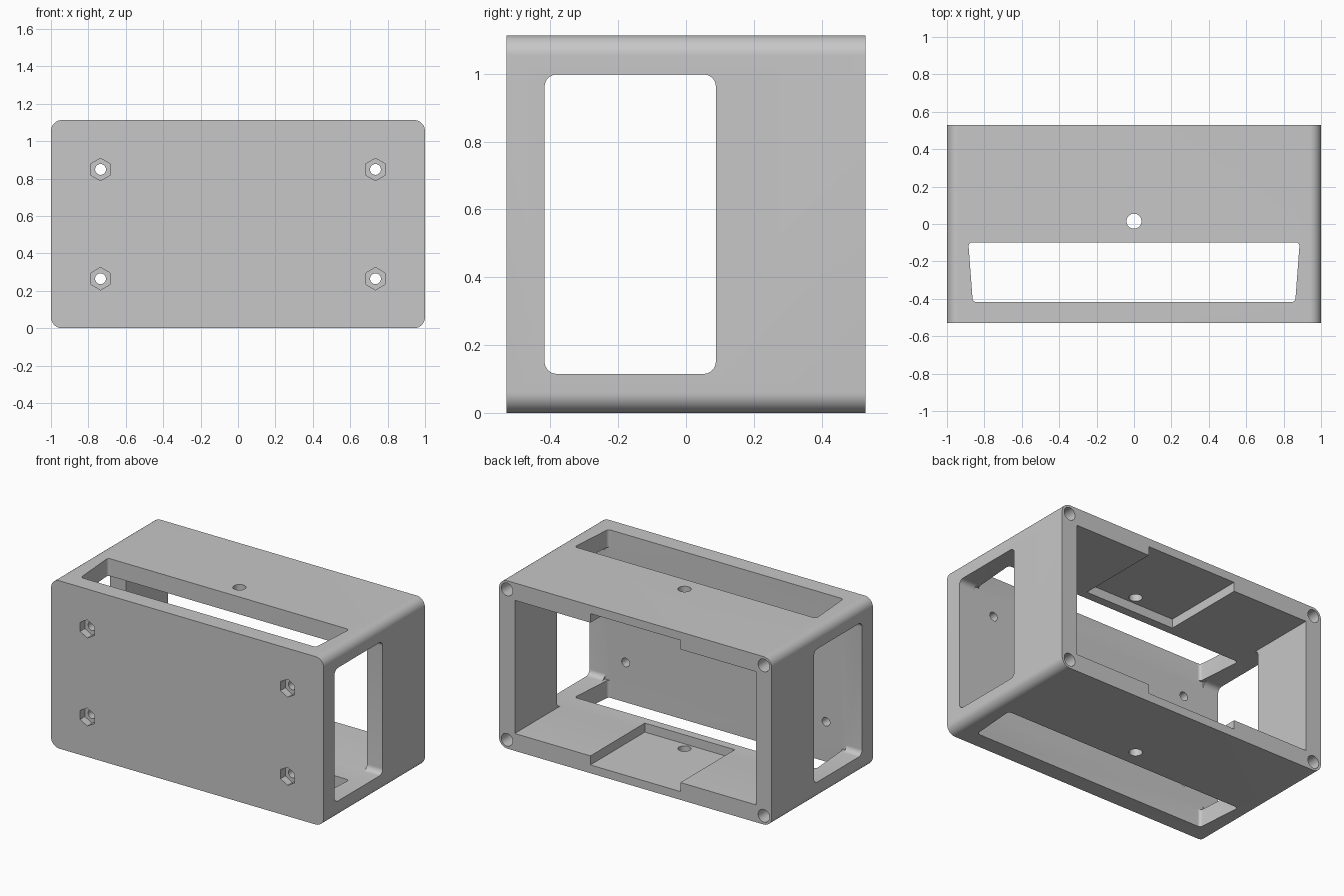
import bpy, bmesh, math
from mathutils import Vector

if "Cube" in bpy.data.objects:
    bpy.data.objects.remove(bpy.data.objects["Cube"], do_unlink=True)

W, D, H = 1.0, 0.53, 1.113      # half width, half depth, full height
T = 0.115                       # wall thickness
IN_X, IN_Y = W - T, -D + T - 0.002
MID = H / 2

grey = bpy.data.materials.new("plain_grey")
grey.use_nodes = True
colour = (0.57, 0.57, 0.57, 1)
grey.diffuse_color = colour
grey.node_tree.nodes["Principled BSDF"].inputs["Base Color"].default_value = colour


def rect(a0, a1, b0, b1):
    return [(a0, b0), (a1, b0), (a1, b1), (a0, b1)]


def ngon(a, b, r, n):
    # first corner points up, so a hexagon stands on its tip
    return [(a + r * math.sin(2 * math.pi * i / n), b + r * math.cos(2 * math.pi * i / n))
            for i in range(n)]


def rounded(points, r, steps=8):
    """Replace every corner of a convex outline with an arc."""
    out, n = [], len(points)
    for i in range(n):
        p = Vector(points[i])
        u = (Vector(points[i - 1]) - p).normalized()
        v = (Vector(points[(i + 1) % n]) - p).normalized()
        half = u.angle(v) / 2
        centre = p + (u + v).normalized() * (r / math.sin(half))
        start = (p + u * (r / math.tan(half)) - centre).normalized()
        end = (p + v * (r / math.tan(half)) - centre).normalized()
        out += [centre + start.slerp(end, k / steps).normalized() * r
                for k in range(steps + 1)]
    return out


def prism(name, outline, axis, lo, hi):
    """Extrude a flat outline along X, Y or Z."""
    def place(p, t):
        return {"X": (t, p[0], p[1]), "Y": (p[0], t, p[1]), "Z": (p[0], p[1], t)}[axis]
    bm = bmesh.new()
    ends = [[bm.verts.new(place(p, t)) for p in outline] for t in (lo, hi)]
    for ring in ends:
        bm.faces.new(ring)
    n = len(outline)
    for i in range(n):
        j = (i + 1) % n
        bm.faces.new((ends[0][i], ends[0][j], ends[1][j], ends[1][i]))
    bmesh.ops.recalc_face_normals(bm, faces=bm.faces)
    mesh = bpy.data.meshes.new(name)
    bm.to_mesh(mesh)
    bm.free()
    obj = bpy.data.objects.new(name, mesh)
    bpy.context.collection.objects.link(obj)
    return obj


# Outer body with rounded long edges
case = prism("open_case", rounded(rect(-W, W, 0, H), 0.06, 12), "Y", -D, D)
case.data.materials.append(grey)

cutters = []


def cut(name, outline, axis, lo, hi):
    cutters.append(prism(name + "_cutter", outline, axis, lo, hi))


# Cavity open at the back
cut("cavity", rect(-IN_X, IN_X, T, H - T), "Y", IN_Y, D + 0.1)

# Shallow pockets in floor and ceiling, running out to the back edge
cut("pocket", rect(-0.33, 0.33, T - 0.06, H - T + 0.06), "Y", -0.04, D + 0.1)

# Side windows
cut("side_window", rounded(rect(IN_Y, 0.088, T, H - T), 0.036), "X", -W - 0.1, W + 0.1)

# Tapered slots and round holes through top and bottom
slot = [(-0.862, IN_Y), (0.862, IN_Y), (0.886, -0.098), (-0.886, -0.098)]
cut("slot", rounded(slot, 0.02), "Z", -0.1, H + 0.1)
cut("cable_hole", ngon(0, 0.015, 0.04, 32), "Z", -0.1, H + 0.1)

for sx in (-1, 1):
    for sz in (-1, 1):
        # Nut recesses with bolt holes in the front wall
        a, b = sx * 0.735, MID + sz * 0.292
        cut("nut_recess", ngon(a, b, 0.06, 6), "Y", -D - 0.1, -D + 0.05)
        cut("bolt_hole", ngon(a, b, 0.029, 24), "Y", -D - 0.1, IN_Y + 0.1)
        # Blind screw holes in the back corners
        cut("screw_hole", ngon(sx * (W - 0.058), MID + sz * (MID - 0.058), 0.042, 24),
            "Y", D - 0.3, D + 0.1)

# Carve the body, then discard the cutters
bpy.context.view_layer.objects.active = case
for cutter in cutters:
    mod = case.modifiers.new(cutter.name, "BOOLEAN")
    mod.operation, mod.solver, mod.object = "DIFFERENCE", "EXACT", cutter
    bpy.ops.object.modifier_apply(modifier=mod.name)
    bpy.data.objects.remove(cutter, do_unlink=True)

bpy.ops.object.select_all(action="DESELECT")
case.select_set(True)
bpy.ops.object.shade_smooth_by_angle(angle=math.radians(30))
